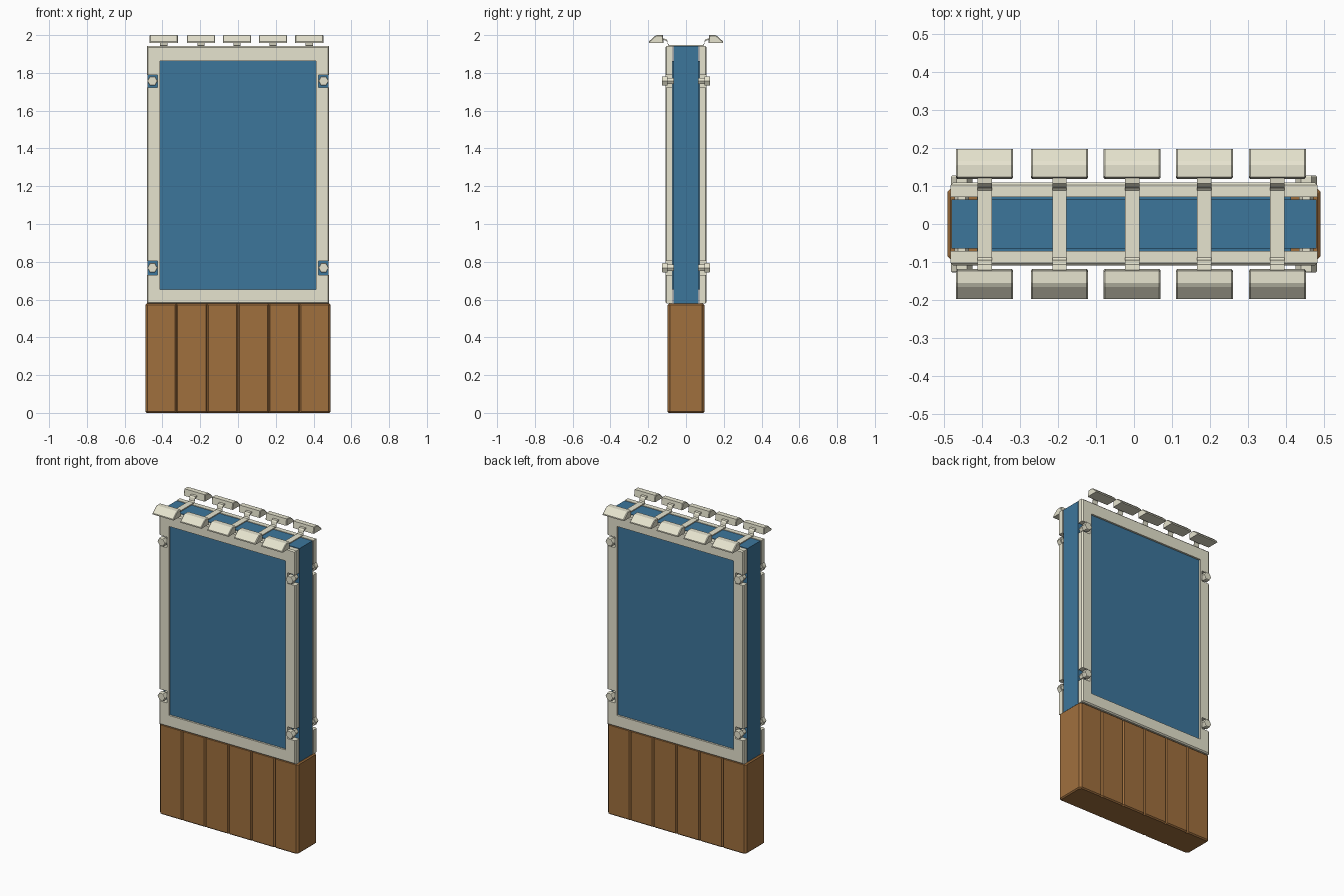
import bpy, bmesh, math
from mathutils import Matrix

if "Cube" in bpy.data.objects:
    bpy.data.objects.remove(bpy.data.objects["Cube"])


def material(name, rgb):
    m = bpy.data.materials.new(name)
    m.diffuse_color = (*rgb, 1)
    m.use_nodes = True
    m.node_tree.nodes["Principled BSDF"].inputs["Base Color"].default_value = m.diffuse_color
    return m


BEIGE = material("beige_metal", (0.79, 0.77, 0.62))
BLUE = material("blue_panel", (0.046, 0.18, 0.33))
WOOD = material("brown_wood", (0.35, 0.16, 0.048))


def finish(name, bm, mat):
    bmesh.ops.recalc_face_normals(bm, faces=bm.faces[:])
    me = bpy.data.meshes.new(name)
    bm.to_mesh(me)
    bm.free()
    me.materials.append(mat)
    ob = bpy.data.objects.new(name, me)
    bpy.context.collection.objects.link(ob)
    return ob


def extrude(bm, faces, vec):
    """Extrude faces along vec and return the new vertices."""
    r = bmesh.ops.extrude_face_region(bm, geom=faces)
    vs = [g for g in r["geom"] if isinstance(g, bmesh.types.BMVert)]
    bmesh.ops.translate(bm, verts=vs, vec=vec)
    return vs


def prism(points, x0, x1):
    """Profile of (y, z) points swept along x."""
    bm = bmesh.new()
    f = bm.faces.new([bm.verts.new((x0, y, z)) for y, z in points])
    extrude(bm, [f], (x1 - x0, 0, 0))
    return bm


def slab(name, x, y0, y1, z0, z1, mat):
    return finish(name, prism([(y0, z0), (y1, z0), (y1, z1), (y0, z1)], -x, x), mat)


# Plank base: one body with V grooves between six planks, chamfered all round
HX, HY, C, G = 0.49, 0.098, 0.012, 0.007
half = [(-HX, -HY + C), (-HX + C, -HY)]
for i in range(1, 6):
    x = -HX + i * HX / 3
    half += [(x - G, -HY), (x, -HY + 0.008), (x + G, -HY)]
half.append((HX - C, -HY))
outline = half + [(HX, -HY + C)]
outline += [(-x, -y) for x, y in outline]
bm = bmesh.new()
rings = []
for z, d in ((0, 0.007), (0.007, 0), (0.571, 0), (0.578, 0.007)):
    rings.append([bm.verts.new((x * (1 - d / HX), y * (1 - d / HY), z)) for x, y in outline])
n = len(outline)
for a, b in zip(rings, rings[1:]):
    for i in range(n):
        bm.faces.new([a[i], a[(i + 1) % n], b[(i + 1) % n], b[i]])
bm.faces.new(rings[0])
bm.faces.new(rings[-1])
finish("plank_base", bm, WOOD)

# Blue display box
slab("display_box", 0.480, -0.065, 0.065, 0.576, 1.942, BLUE)

# Front and back frames: cell grid without the opening and the bolt notches
XS = [-0.483, -0.427, -0.413, 0.413, 0.427, 0.483]
ZS = [0.578, 0.654, 0.73, 0.805, 1.722, 1.79, 1.862, 1.942]
for s, side in ((-1, "front"), (1, "back")):
    # Glass sits just behind the face of the frame
    slab(side + "_glass", 0.413, s * 0.065, s * 0.097, 0.654, 1.862, BLUE)

    bm = bmesh.new()
    grid = [[bm.verts.new((x, s * 0.0715, z)) for z in ZS] for x in XS]
    for i in range(5):
        for j in range(7):
            opening = i == 2 and 1 <= j <= 5
            notch = i in (0, 4) and j in (2, 4)
            if not (opening or notch):
                bm.faces.new([grid[i][j], grid[i + 1][j],
                              grid[i + 1][j + 1], grid[i][j + 1]])
    bmesh.ops.delete(bm, geom=[v for v in bm.verts if not v.link_faces], context="VERTS")
    extrude(bm, bm.faces[:], (0, s * 0.0375, 0))
    # chamfer the outer rim of the visible side only
    rim = []
    for e in bm.edges:
        a, b = e.verts[0].co, e.verts[1].co
        if min(abs(a.y), abs(b.y)) > 0.1 and (
                (abs(a.x) > 0.48 and abs(a.x - b.x) < 1e-4)
                or (abs(a.z - b.z) < 1e-4 and (a.z < 0.58 or a.z > 1.94))):
            rim.append(e)
    bmesh.ops.bevel(bm, geom=rim, offset=0.007, segments=1, profile=0.5, affect="EDGES")
    finish(side + "_frame", bm, BEIGE)

    # Hex bolts in the notches: shaft, head, shallow cap
    for bx in (-0.453, 0.453):
        for bz in (0.768, 1.757):
            bm = bmesh.new()
            for r1, r2, y0, y1 in ((0.019, 0.019, 0.062, 0.098),
                                   (0.028, 0.028, 0.098, 0.124),
                                   (0.028, 0.025, 0.124, 0.128)):
                m = (Matrix.Translation((bx, s * (y0 + y1) / 2, bz))
                     @ Matrix.Rotation(-s * math.pi / 2, 4, "X"))
                bmesh.ops.create_cone(bm, segments=6, radius1=r1, radius2=r2,
                                      depth=y1 - y0, cap_ends=True, matrix=m)
            # turn so the corners point sideways
            far = max(bm.verts, key=lambda v: v.co.x).co
            if abs(far.z - bz) > 0.005:
                bmesh.ops.rotate(bm, verts=bm.verts[:], cent=(bx, 0, bz),
                                 matrix=Matrix.Rotation(math.pi / 6, 3, "Y"))
            finish(side + "_bolt", bm, BEIGE)

# Lamps with hollow undersides, and the flat arms that carry them
HOOD = [(0.118, 1.958), (0.123, 2.0), (0.155, 2.0), (0.166, 1.994),
        (0.197, 1.966), (0.197, 1.958)]
ARM = [(0.0, 1.944), (0.088, 1.944), (0.095, 1.950), (0.099, 1.968),
       (0.106, 1.976), (0.124, 1.978)]
for cx in (-0.393, -0.196, -0.005, 0.185, 0.377):
    for s, side in ((-1, "front"), (1, "back")):
        bm = prism([(s * y, z) for y, z in HOOD], cx - 0.075, cx + 0.075)
        bmesh.ops.recalc_face_normals(bm, faces=bm.faces[:])
        # chamfer the two ends
        ends = [e for e in bm.edges if all(v.co.x < cx for v in e.verts)
                or all(v.co.x > cx for v in e.verts)]
        ends = [e for e in ends if max(v.co.z for v in e.verts) > 1.97]
        bmesh.ops.bevel(bm, geom=ends, offset=0.004, segments=1, profile=0.5, affect="EDGES")
        under = min(bm.faces, key=lambda f: f.calc_center_median().z)
        bmesh.ops.inset_region(bm, faces=[under], thickness=0.006)
        for v in extrude(bm, [under], (0, 0, 0.026)):
            if abs(v.co.y) > 0.16:
                v.co.y -= s * 0.024
        finish(side + "_lamp_hood", bm, BEIGE)

    upper = [(-y, z + 0.004) for y, z in ARM[:0:-1]] + [(y, z + 0.004) for y, z in ARM]
    lower = [(y, z - 0.004) for y, z in ARM[::-1]] + [(-y, z - 0.004) for y, z in ARM[1:]]
    finish("lamp_arm", prism(upper + lower, cx - 0.019, cx + 0.019), BEIGE)
